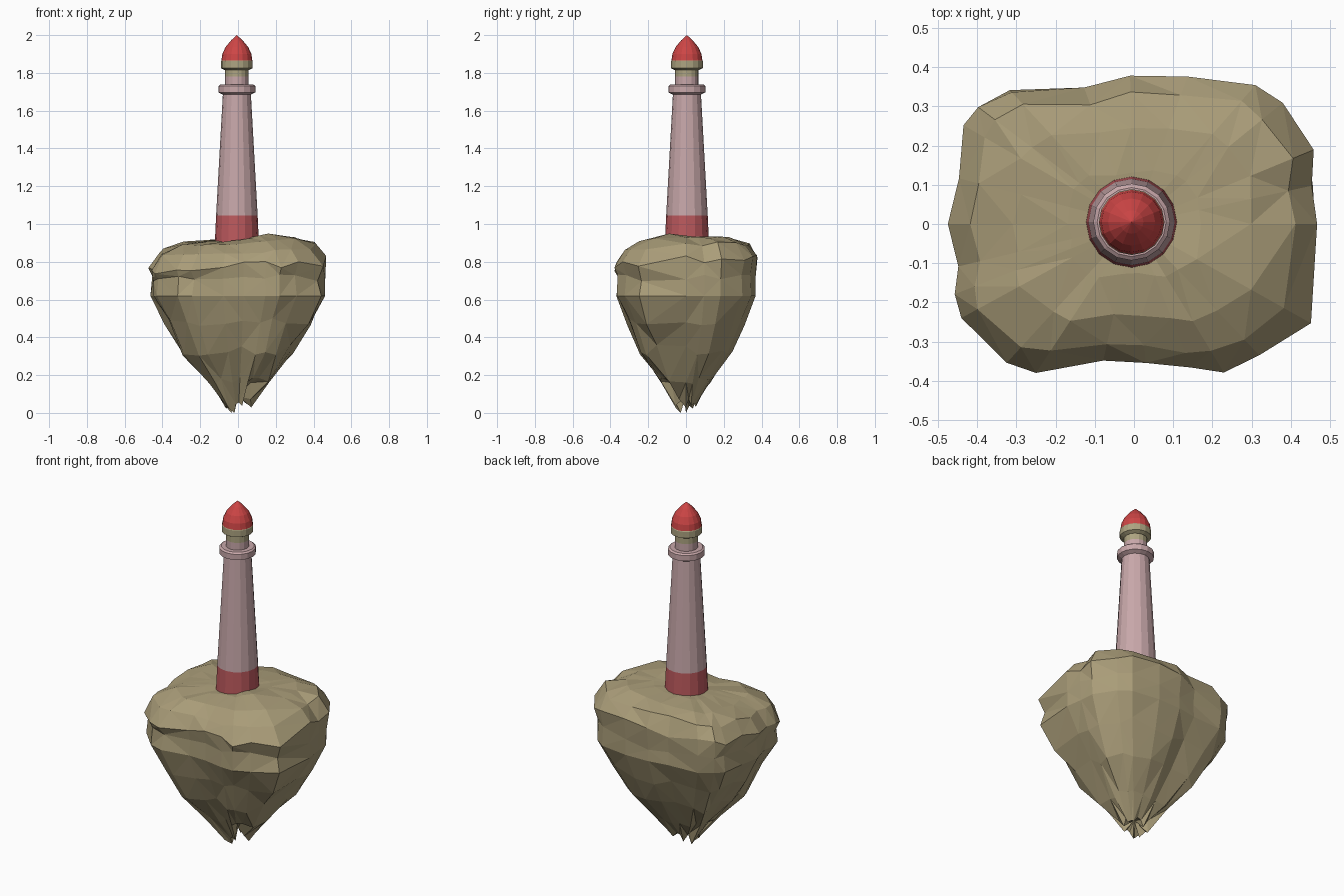
import bpy, bmesh, math, random
from mathutils import Vector

random.seed(7)
cube = bpy.data.objects.get("Cube")
if cube:
    bpy.data.objects.remove(cube)


def material(name, rgb):
    mat = bpy.data.materials.new(name)
    mat.use_nodes = True
    mat.diffuse_color = (*rgb, 1)
    mat.node_tree.nodes["Principled BSDF"].inputs["Base Color"].default_value = (*rgb, 1)
    return mat


stone = material("sandy stone", (0.40, 0.335, 0.19))
pink = material("pale pink plaster", (0.58, 0.39, 0.40))
band_red = material("faded red band", (0.50, 0.10, 0.11))
roof_red = material("bright red roof", (0.61, 0.06, 0.06))
khaki = material("lantern khaki", (0.42, 0.37, 0.22))


def finish(name, bm, *mats):
    bmesh.ops.recalc_face_normals(bm, faces=bm.faces)
    mesh = bpy.data.meshes.new(name)
    bm.to_mesh(mesh)
    bm.free()
    for mat in mats:
        mesh.materials.append(mat)
    obj = bpy.data.objects.new(name, mesh)
    bpy.context.collection.objects.link(obj)
    return obj


def bridge(bm, lower, upper):
    """Join two rings of equal length with quads."""
    n = len(lower)
    return [bm.faces.new((lower[i], lower[(i + 1) % n], upper[(i + 1) % n], upper[i]))
            for i in range(n)]


def fan(bm, ring, point):
    n = len(ring)
    for i in range(n):
        bm.faces.new((ring[i], ring[(i + 1) % n], point))


def lathe(name, profile, mats, sides=16, centre=(-0.006, 0.005)):
    """Turn (radius, height, material index) rows; the index colours the span above."""
    bm = bmesh.new()
    rings = []
    for r, z, _ in profile:
        rings.append([bm.verts.new((centre[0] + r * math.cos(math.tau * i / sides),
                                    centre[1] + r * math.sin(math.tau * i / sides), z))
                      for i in range(sides)])
    for row, lower, upper in zip(profile, rings, rings[1:]):
        for face in bridge(bm, lower, upper):
            face.material_index = row[2]
    bm.faces.new(rings[0])
    top = bm.faces.new(rings[-1])
    top.material_index = profile[-1][2]
    bmesh.ops.remove_doubles(bm, verts=bm.verts, dist=0.0005)
    return finish(name, bm, *mats)


# Floating rock: an uneven plan outline, scaled and roughened at each level
outline = [Vector(p) for p in (
    (.475, 0), (.465, .1), (.46, .19), (.38, .31), (.31, .355), (.14, .385),
    (-.01, .38), (-.13, .355), (-.32, .345), (-.4, .3), (-.44, .255), (-.46, .12),
    (-.477, 0), (-.455, -.11), (-.46, -.18), (-.45, -.245), (-.33, -.36), (-.25, -.38),
    (-.08, -.355), (.03, -.355), (.15, -.375), (.23, -.38), (.32, -.335), (.455, -.255))]
# level: height, scale, inward roughness, vertical roughness
levels = [
    (.05, .15, .05, .03), (.17, .36, .05, .02), (.33, .64, .06, .03), (.48, .83, .05, .02),
    (.62, .975, .02, 0), (.71, .99, .07, .025), (.79, 1, .03, .025),
    (.87, .89, .06, .012), (.905, .66, .06, .008), (.915, .36, .04, .004)]


def top_height(p, z):
    """Tilt the crown and raise a low hump beside the tower."""
    if z < .75:
        return z
    hump = math.exp(-((p.x - .2) ** 2 + (p.y + .1) ** 2) / .02)
    return z + .04 * p.x + .05 * p.y + (.035 * hump if z > .88 else 0)


bm = bmesh.new()
rings = []
for z, scale, rough, lift in levels:
    ring = []
    for p in outline:
        q = p * scale * (1 - random.uniform(0, rough))
        ring.append(bm.verts.new((q.x, q.y, top_height(q, z) + random.uniform(-lift, lift))))
    rings.append(ring)
for lower, upper in zip(rings, rings[1:]):
    bridge(bm, lower, upper)
fan(bm, rings[-1], bm.verts.new((0, 0, .915)))

# Ragged tip with a notch on the front right and a hollow in the middle
for i, v in enumerate(rings[0]):
    if i % 4 == 1:
        v.co.z += .05
    if i in (21, 22):
        v.co.z = .16
        v.co.xy *= 1.4
    if i in (12, 17):
        v.co.z = 0
        v.co.xy *= .5
fan(bm, rings[0], bm.verts.new((0, 0, .09)))
bmesh.ops.triangulate(bm, faces=bm.faces, quad_method='SHORT_EDGE')
finish("floating_rock", bm, stone)

# Tapered tower with its red foot
lathe("tower_shaft", [(.117, .89, 1), (.11, 1.045, 0), (.073, 1.71, 0)], (pink, band_red))

# Gallery ring and the neck above it
lathe("gallery", [(.074, 1.685, 0), (.098, 1.697, 0), (.098, 1.73, 0), (.088, 1.738, 0),
                  (.062, 1.738, 0)], (pink,))
lathe("lantern_neck", [(.062, 1.73, 0), (.062, 1.78, 1), (.062, 1.83, 1)], (pink, khaki))

# Lantern rim and pointed dome
lathe("lantern_rim", [(.064, 1.815, 0), (.084, 1.825, 0), (.084, 1.862, 0), (.08, 1.868, 0)],
      (khaki,))
lathe("roof_dome", [(.082, 1.865, 0), (.077, 1.9, 0), (.06, 1.937, 0), (.03, 1.973, 0),
                    (.0001, 2, 0)], (roof_red,))
